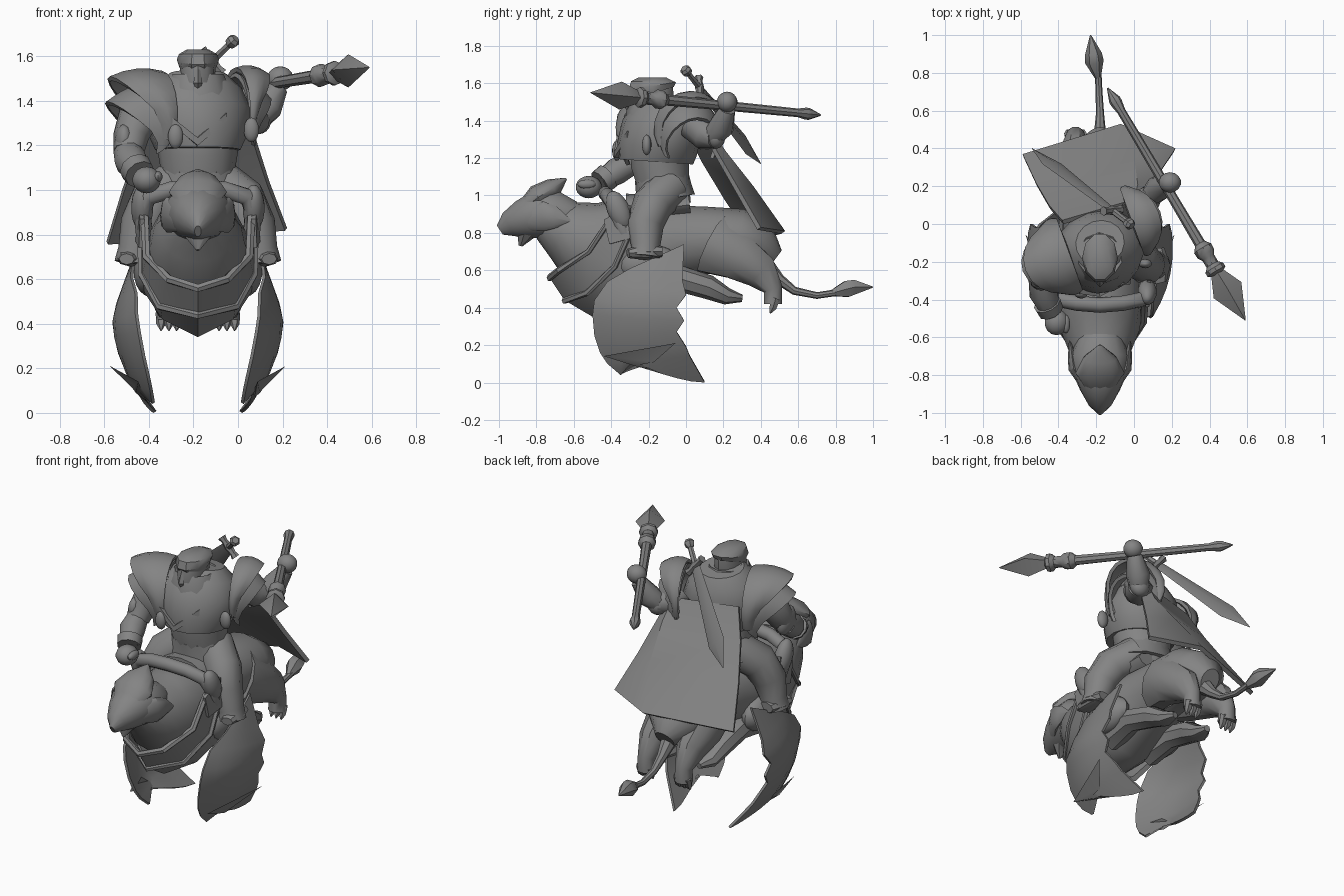
import bpy, bmesh, math
from mathutils import Vector, Matrix, Euler

if "Cube" in bpy.data.objects:
    bpy.data.objects.remove(bpy.data.objects["Cube"])

CX = -.18  # symmetry plane of the mount
SIDES = (("left", 1), ("right", -1))

grey = bpy.data.materials.new("plain_grey")
grey.use_nodes = True
grey.diffuse_color = (.23, .23, .23, 1)
grey.node_tree.nodes["Principled BSDF"].inputs["Base Color"].default_value = (.23, .23, .23, 1)


def finish(name, bm, thick=0.0):
    """Turn a bmesh into a shaded object, optionally as a thin shell."""
    bmesh.ops.recalc_face_normals(bm, faces=bm.faces[:])
    if thick:
        bmesh.ops.solidify(bm, geom=bm.faces[:], thickness=thick)
        bmesh.ops.recalc_face_normals(bm, faces=bm.faces[:])
    mesh = bpy.data.meshes.new(name)
    bm.to_mesh(mesh)
    bm.free()
    mesh.shade_smooth()
    mesh.set_sharp_from_angle(angle=math.radians(38))
    mesh.materials.append(grey)
    bpy.context.scene.collection.objects.link(bpy.data.objects.new(name, mesh))


def loft(name, sections, n=12, side=(1, 0, 0), thick=0.0):
    """Elliptical rings (x, y, z, half width, half depth) joined along a path."""
    bm = bmesh.new()
    centres = [Vector(s[:3]) for s in sections]
    last = len(centres) - 1
    rings = []
    for i, (c, s) in enumerate(zip(centres, sections)):
        t = (centres[min(i + 1, last)] - centres[max(i - 1, 0)]).normalized()
        u = Vector(side)
        u = (u - t * u.dot(t)).normalized()
        v = t.cross(u)
        angles = [math.tau * k / n for k in range(n)]
        rings.append([bm.verts.new(c + u * s[3] * math.cos(a) + v * s[-1] * math.sin(a))
                      for a in angles])
    for lo, hi in zip(rings, rings[1:]):
        for k in range(n):
            m = (k + 1) % n
            bm.faces.new((lo[k], lo[m], hi[m], hi[k]))
    if not thick:
        bm.faces.new(rings[0])
        bm.faces.new(rings[-1])
    finish(name, bm, thick)


def mid(rows):
    """Shift y-z sections onto the symmetry plane."""
    return [(CX, *r) for r in rows]


def flip(rows, s):
    """Place sections measured from the symmetry plane on one side."""
    return [(CX + s * r[0], *r[1:]) for r in rows]


def both(half):
    """Complete a half path that ends on the symmetry plane."""
    return flip(half, 1) + flip(half[:-1], -1)[::-1]


def along(p, q, rows):
    """Sections at fractions of the straight line p-q."""
    p, q = Vector(p), Vector(q)
    return [(*p.lerp(q, r[0]), *r[1:]) for r in rows]


def sheet(name, rows, thick):
    """Thin plate through a grid of points."""
    bm = bmesh.new()
    grid = [[bm.verts.new(p) for p in row] for row in rows]
    for a, b in zip(grid, grid[1:]):
        for k in range(len(a) - 1):
            bm.faces.new((a[k], a[k + 1], b[k + 1], b[k]))
    finish(name, bm, thick)


def ball(name, centre, radii, rot=(0, 0, 0)):
    bm = bmesh.new()
    bmesh.ops.create_uvsphere(bm, u_segments=14, v_segments=9, radius=1)
    m = Matrix.Translation(centre) @ Euler(rot).to_matrix().to_4x4() @ Matrix.Diagonal((*radii, 1))
    bmesh.ops.transform(bm, matrix=m, verts=bm.verts[:])
    finish(name, bm)


# Mount: body, head, crest and beak
loft("mount_body", mid([(-.76, .86, .1, .1), (-.66, .82, .17, .16), (-.56, .76, .21, .22),
                        (-.42, .71, .23, .29), (-.25, .7, .23, .26), (-.05, .75, .2, .2),
                        (.12, .76, .18, .18), (.28, .76, .19, .17), (.39, .71, .16, .145),
                        (.47, .65, .06, .07)]), 16)
loft("mount_head", mid([(-.6, .88, .12, .09), (-.7, .9, .155, .13), (-.79, .9, .145, .135),
                        (-.88, .87, .105, .105), (-.95, .845, .065, .07),
                        (-.995, .815, .015, .03)]), 14)
loft("lower_beak", mid([(-.8, .84, .09, .07), (-.86, .81, .075, .06), (-.885, .73, .008, .01)]), 8)
loft("head_crest", mid([(-.87, .93, .08, .04), (-.79, .99, .13, .07), (-.71, 1.04, .09, .055),
                        (-.64, 1.09, .006, .006)]), 12)
for label, s in SIDES:
    loft(f"{label}_cheek_tuft", flip([(.07, -.86, .87, .03, .06), (.14, -.76, .89, .03, .08),
                                      (.15, -.7, .88, .02, .06), (.16, -.61, .86, .004, .005)], s), 8)

# Mount: breast armour, trims and saddle arch
edge = [(.24, -.4, .88), (.23, -.52, .7), (.13, -.68, .6), (0, -.73, .56)]
middle = [(.255, -.3, .8), (.25, -.38, .62), (.17, -.53, .48), (0, -.65, .44)]
lower = [(.25, -.2, .7), (.24, -.28, .54), (.16, -.39, .42), (0, -.48, .34)]
sheet("breast_plate", [both(edge), both(middle)], .02)
sheet("lower_breast_plate", [both(middle), both(lower)], .03)
for label, path in (("upper", edge), ("lower", middle)):
    loft(f"{label}_breast_trim", [(*p, .015, .02) for p in both(path)], 6, (0, 1, 0))
arch = [(.24, -.33, .8), (.25, -.37, .9), (.22, -.4, .97), (.12, -.42, 1), (0, -.43, 1.01)]
loft("saddle_arch", [(*p, .04, .04) for p in both(arch)], 10, (0, 1, 0))
loft("saddle", mid([(-.32, .93, .16, .08), (-.15, .93, .18, .07), (.02, .95, .16, .06)]), 12)

# Mount: wings, legs and paws on both sides
lead = [(-.12, .69), (-.3, .61), (-.42, .54), (-.49, .44), (-.5, .36), (-.49, .25),
        (-.46, .16), (-.42, .1), (-.35, .04)]
trail = [(-.01, .74), (-.02, .55), (0, .47), (-.05, .4), (-.01, .33), (-.05, .27),
         (0, .19), (.02, .14), (.1, 0)]


def wing_row(a, b, s, notch):
    """One cambered row from leading to trailing edge."""
    row = []
    for k in range(7):
        y, z = Vector(a).lerp(Vector(b), k / 6)
        z += (0, .09, .05, .025, .01, 0, 0)[k] if notch else 0
        bulge = .36 * (z - .44) if z > .44 else (z - .44) ** 2 * .9
        x = .385 - bulge - (.9 if y < -.15 else .2) * (y + .15) ** 2
        row.append((CX + s * x, y, z))
    return row


for label, s in SIDES:
    sheet(f"{label}_wing", [wing_row(a, b, s, i == len(lead) - 1)
                            for i, (a, b) in enumerate(zip(lead, trail))], .015)
    ball(f"{label}_wing_shoulder", (CX + s * .21, -.2, .63), (.08, .17, .11))
    loft(f"{label}_fore_leg", flip([(.14, -.25, .55, .08, .1), (.15, -.05, .56, .07, .07),
                                    (.14, .12, .51, .07, .065), (.13, .22, .46, .06, .045),
                                    (.12, .3, .45, .02, .02)], s), 8)
    loft(f"{label}_hind_leg", flip([(.09, .14, .74, .12, .17), (.13, .28, .67, .11, .13),
                                    (.13, .4, .59, .08, .1), (.13, .465, .5, .05, .055),
                                    (.13, .465, .42, .055, .05)], s), 10)
    for j in (-1, 0, 1):
        x = .13 + j * .035
        loft(f"{label}_hind_claw_{j + 2}", flip([(x, .48, .45, .025), (x, .465, .4, .022),
                                                 (x, .45, .37, .004)], s), 6)

# Mount: tail and tuft
loft("tail", [(CX, .42, .63, .05), (CX, .5, .55, .03), (CX, .58, .49, .022),
              (-.185, .7, .465, .018), (-.19, .8, .48, .018)], 8)
loft("tail_tuft", [(-.19, .77, .475, .015), (-.21, .86, .5, .05), (-.215, .9, .51, .045),
                   (-.23, 1, .51, .003)], 6)

# Rider: torso, collar, head
TWIST = (.94, .34, 0)
loft("waist", mid([(-.11, .95, .17, .14), (-.12, 1.05, .16, .14), (-.14, 1.17, .18, .16),
                   (-.14, 1.24, .18, .15)]), 14)
loft("skirt", mid([(-.11, .98, .215, .16), (-.12, 1.04, .19, .15), (-.13, 1.1, .165, .145)]), 12)
loft("chest", mid([(-.16, 1.18, .19, .2), (-.155, 1.25, .225, .215), (-.13, 1.36, .245, .21),
                   (-.11, 1.46, .2, .17), (-.1, 1.52, .13, .12)]), 16, TWIST)
sheet("chest_chevron", [[(-.32, -.365, 1.31 + d), (CX, -.385, 1.2 + d), (-.05, -.315, 1.31 + d)]
                        for d in (0, .035)], .04)
loft("collar", mid([(-.16, 1.38, .16, .17), (-.17, 1.46, .15, .15), (-.17, 1.52, .12, .12)]),
     10, TWIST, .02)
loft("head", mid([(-.22, 1.36, .05, .07), (-.21, 1.4, .07, .1), (-.195, 1.47, .08, .115),
                  (-.185, 1.54, .08, .12), (-.18, 1.6, .075, .11)]), 12)
loft("hair", mid([(-.17, 1.55, .083, .115), (-.18, 1.585, .095, .135), (-.18, 1.61, .085, .12),
                  (-.18, 1.63, .05, .08)]), 10)
loft("nose", mid([(-.3, 1.54, .01, .01), (-.315, 1.48, .02, .02), (-.305, 1.46, .012, .012)]), 4)
for label, s in SIDES:
    ball(f"{label}_ear", (CX + s * .083, -.17, 1.5), (.014, .025, .035))

# Rider: legs
for label, s in SIDES:
    loft(f"{label}_leg", flip([(.08, -.09, 1.04, .11), (.2, -.18, .95, .11), (.25, -.22, .84, .1),
                               (.28, -.215, .73, .078), (.29, -.22, .67, .085)], s), 12)
    ball(f"{label}_knee_guard", (CX + s * .25, -.36, .92), (.05, .06, .11), (.4, 0, 0))
    loft(f"{label}_boot", flip([(.29, -.13, .7, .05, .03), (.3, -.22, .7, .07, .045),
                                (.32, -.31, .69, .035, .025)], s), 8)
    sheet(f"{label}_saddle_flap", [flip([(.26, -.44, .87), (.27, -.3, .95)], s),
                                   flip([(.265, -.41, .74), (.28, -.3, .77)], s)], .02)


# Rider: layered, flaring shoulder armour
def shoulder_plate(name, s, centre, r, width, lift):
    rows = []
    for j in range(5):
        f = j / 4
        row = []
        for k in range(13):
            a = math.radians(-30 + 20 * k)
            out = width * f * (.3 + .7 * max(math.sin(a), 0))
            rad = r * (1 + .3 * f - .42 * f * f)
            p = Vector((s * out, -math.cos(a) * rad, math.sin(a) * rad + lift * f))
            row.append(Vector(centre) + Matrix.Rotation(.35, 3, 'Z') @ p)
        rows.append(row)
    sheet(name, rows, .02)


for label, s, c, r, w in (("right", -1, (-.34, -.16, 1.33), .205, .25),
                          ("left", 1, (-.01, .01, 1.36), .19, .15)):
    shoulder_plate(f"{label}_shoulder_upper", s, c, r, w, 0)
    shoulder_plate(f"{label}_shoulder_lower", s, c, r * .88, w * 1.06, -.09)
for label, c in (("right", (-.28, -.37, 1.24)), ("left", (.06, -.21, 1.27))):
    ball(f"{label}_chest_tab", c, (.035, .025, .055))

# Rider: right arm resting forward, left arm raised
loft("right_upper_arm", [(-.38, -.17, 1.38, .1), (-.45, -.21, 1.32, .095), (-.48, -.25, 1.24, .08),
                         (-.49, -.3, 1.17, .068)], 10)
loft("right_forearm", [(-.5, -.27, 1.18, .06), (-.48, -.37, 1.13, .075), (-.44, -.46, 1.07, .055)], 10)
loft("right_cuff", [(-.46, -.42, 1.1, .075), (-.44, -.46, 1.07, .07)], 10)
ball("right_elbow_guard", (-.51, -.27, 1.21), (.045, .07, .09), (.5, 0, 0))
ball("right_fist", (-.41, -.52, 1.045), (.065, .07, .06))
ball("right_thumb", (-.36, -.53, 1.06), (.022, .05, .025))
loft("left_upper_arm", [(0, .04, 1.38, .09), (.05, .11, 1.32, .085), (.1, .16, 1.31, .06)], 10)
loft("left_forearm", [(.08, .14, 1.31, .055), (.13, .19, 1.37, .07), (.18, .22, 1.46, .045)], 10)
ball("left_elbow_guard", (.09, .16, 1.31), (.06, .05, .06))
ball("left_fist", (.19, .22, 1.5), (.06, .055, .055))

# Spear: shaft, collars and four-sided head
BUTT, TIP = (-.14, .72, 1.43), (.59, -.51, 1.55)
loft("spear_shaft", along(BUTT, TIP, [(0, .004), (.05, .032), (.065, .032), (.1, .023), (.5, .027),
                                      (.68, .03)]), 8)
loft("spear_collar", along(BUTT, TIP, [(.67, .03), (.69, .052), (.715, .05), (.73, .035),
                                       (.76, .035), (.775, .055), (.79, .055), (.8, .03)]), 8)
loft("spear_head", along(BUTT, TIP, [(.785, .03), (.87, .085, .075), (1, .002)]), 4)

# Sword slung across the back
HILT, POINT = (-.01, -.01, 1.68), (-.54, .4, 1.17)
FLAT = (.65, .06, -.76)
loft("sword_grip", along(HILT, POINT, [(0, .02), (.02, .032), (.045, .028), (.06, .016),
                                       (.2, .018)]), 6)
loft("sword_blade", along(HILT, POINT, [(.2, .035, .012), (.8, .07, .015), (1, .002, .002)]), 4, FLAT)
guard = Vector(HILT).lerp(Vector(POINT), .2)
arm = Vector(FLAT).normalized() * .07
loft("sword_guard", along(guard - arm, guard + arm, [(0, .025), (.2, .018), (.5, .025), (.8, .018),
                                                     (1, .025)]), 6, (0, 1, 0))

# Cape flowing behind
sheet("cape", [[(-.38, .02, 1.37), (0, .13, 1.37), (.04, .1, 1.36)],
               [(-.45, .1, 1.2), (.02, .21, 1.24), (.08, .17, 1.23)],
               [(-.52, .22, 1), (0, .36, 1.05), (.14, .28, 1.04)],
               [(-.59, .37, .77), (-.07, .53, .81), (.22, .4, .83)]], .025)
